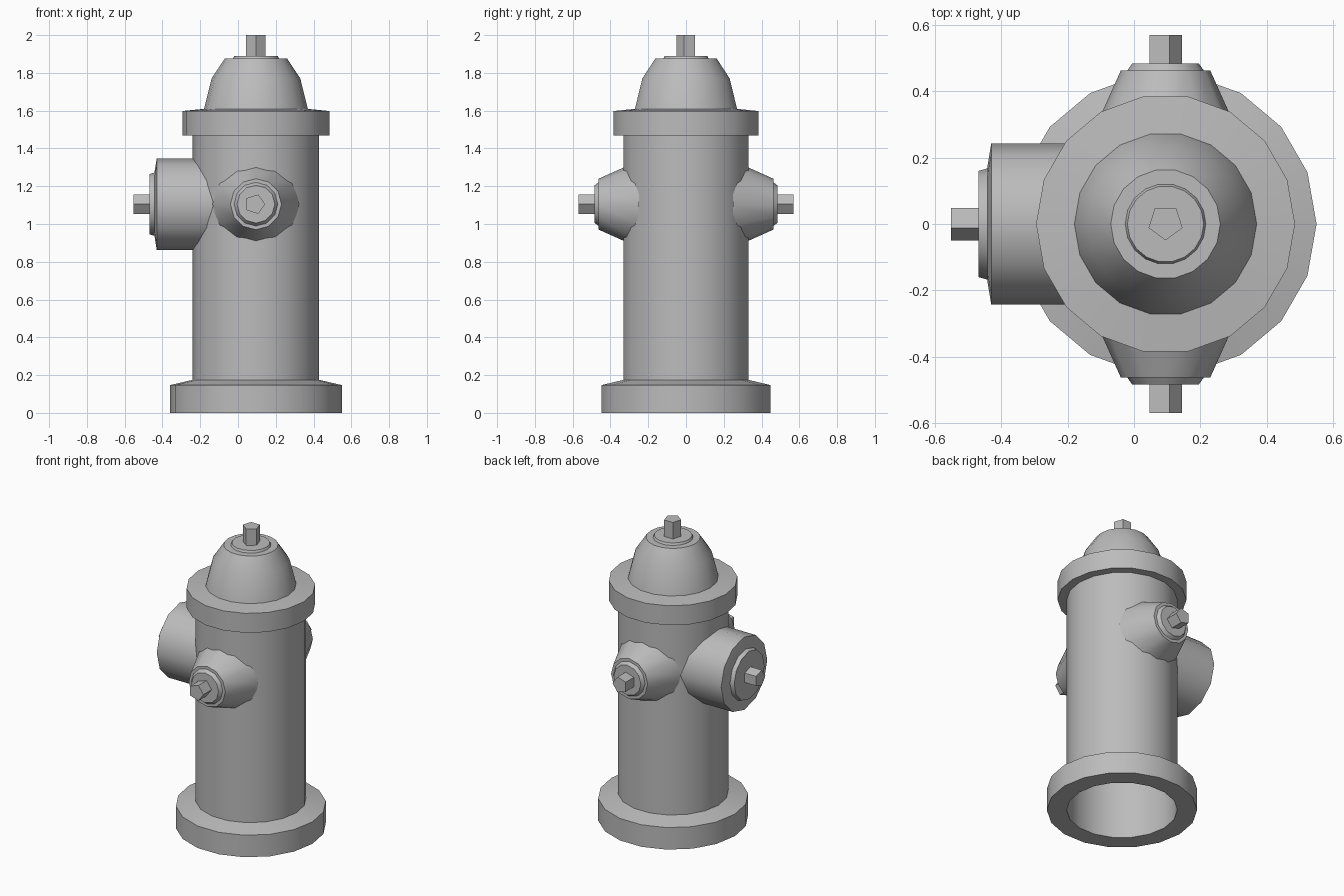
import bpy, bmesh, math
from mathutils import Vector, Matrix

cube = bpy.data.objects.get("Cube")
if cube:
    bpy.data.objects.remove(cube, do_unlink=True)

grey = bpy.data.materials.new("plain_grey")
grey.use_nodes = True
grey.diffuse_color = (0.5, 0.5, 0.5, 1)
grey.node_tree.nodes["Principled BSDF"].inputs["Base Color"].default_value = (0.5, 0.5, 0.5, 1)

CENTRE = Vector((0.095, 0, 0))
NOZZLE_Z = 1.105
X, Y, Z = Vector((1, 0, 0)), Vector((0, 1, 0)), Vector((0, 0, 1))


def lathe(name, profile, sides, axis=Z, ref=X, origin=CENTRE, cap=False, closed=False):
    """Spin (radius, height) points around an axis; the first corner points along ref."""
    frame = Matrix((ref, axis.cross(ref), axis)).transposed()
    bm = bmesh.new()
    rings = []
    for radius, height in profile:
        ring = []
        for i in range(sides):
            a = math.tau * i / sides
            local = Vector((radius * math.cos(a), radius * math.sin(a), height))
            ring.append(bm.verts.new(origin + frame @ local))
        rings.append(ring)
    pairs = list(zip(rings, rings[1:]))
    if closed:
        pairs.append((rings[-1], rings[0]))
    for low, high in pairs:
        for i in range(sides):
            j = (i + 1) % sides
            bm.faces.new((low[i], low[j], high[j], high[i]))
    if cap:
        bm.faces.new(rings[-1])
    if closed:
        bmesh.ops.recalc_face_normals(bm, faces=bm.faces)
    mesh = bpy.data.meshes.new(name)
    bm.to_mesh(mesh)
    bm.free()
    mesh.materials.append(grey)
    obj = bpy.data.objects.new(name, mesh)
    bpy.context.collection.objects.link(obj)
    bpy.ops.object.select_all(action='DESELECT')
    obj.select_set(True)
    bpy.context.view_layer.objects.active = obj
    bpy.ops.object.shade_smooth_by_angle(angle=math.radians(35))
    return obj


def bolt(name, start, end, axis, ref, origin):
    """Five-sided operating nut, centred by its width."""
    lathe(name, [(0.054, start), (0.054, end)], 5, axis, ref, origin - ref * 0.005, cap=True)


# Barrel, open at the bottom, with a ring foot and a ring collar
lathe("barrel", [(0.335, 0.17), (0.335, 1.6)], 18)
lathe("foot_ring", [(0.335, 0), (0.455, 0), (0.455, 0.147), (0.335, 0.175)], 18, closed=True)
lathe("collar_ring", [(0.335, 1.468), (0.39, 1.468), (0.39, 1.598), (0.27, 1.61)], 18)

# Domed bonnet, its raised disc and the top nut
lathe("bonnet", [(0.275, 1.608), (0.235, 1.77), (0.165, 1.876)], 18, cap=True)
lathe("bonnet_disc", [(0.122, 1.875), (0.115, 1.89)], 18, cap=True)
bolt("bonnet_nut", 1.885, 2.0, Z, -Y, CENTRE)

# Matching tapered outlets at front and back
outlet_origin = CENTRE + Z * NOZZLE_Z
for side, axis in (("front", -Y), ("back", Y)):
    lathe(side + "_outlet", [(0.23, 0.25), (0.135, 0.462)], 12, axis, X, outlet_origin, cap=True)
    lathe(side + "_outlet_disc", [(0.117, 0.46), (0.1, 0.484)], 12, axis, X, outlet_origin, cap=True)
    bolt(side + "_outlet_nut", 0.48, 0.57, axis, X, outlet_origin)

# Large outlet on the right
side_origin = Z * NOZZLE_Z
lathe("right_outlet", [(0.243, 0.13), (0.243, 0.43), (0.17, 0.442)], 12, -X, -Y, side_origin, cap=True)
lathe("right_outlet_disc", [(0.168, 0.44), (0.16, 0.468)], 12, -X, -Y, side_origin, cap=True)
bolt("right_outlet_nut", 0.46, 0.552, -X, -Y, side_origin)
